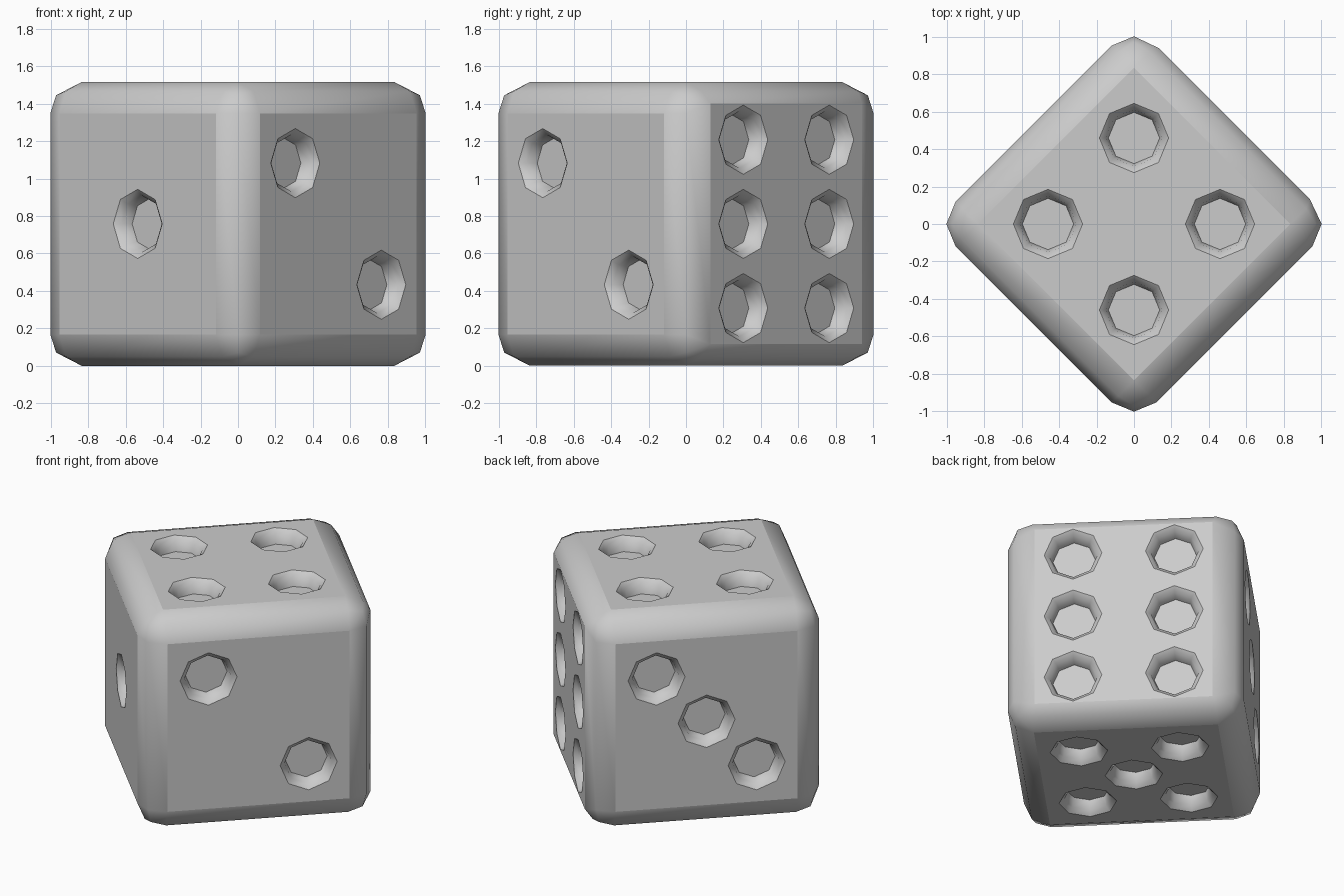
import bpy
import bmesh
from math import sin, cos, pi
from mathutils import Vector, Matrix

cube = bpy.data.objects.get("Cube")
if cube:
    bpy.data.objects.remove(cube, do_unlink=True)

HALF = 0.758      # half the edge length
ROUND = 0.167     # edge rounding
D = 0.325         # pip spacing from the face centre
ROW = 0.45        # row spacing on the six face
PIP_PROFILE = [(0.185, 0.0), (0.152, 0.03), (0.137, 0.095)]  # radius, depth

X, Y, Z = Vector((1, 0, 0)), Vector((0, 1, 0)), Vector((0, 0, 1))
corners = [(u, v) for u in (-D, D) for v in (-D, D)]
diagonal = [(-D, D), (D, -D)]
layout = [
    (-X, [(0, 0)]),
    (-Y, diagonal),
    (Y, diagonal + [(0, 0)]),
    (Z, corners),
    (-Z, corners + [(0, 0)]),
    (X, [(u, v) for u in (-D, D) for v in (-ROW, 0, ROW)]),
]


def octagon(bm, centre, u, v, radius):
    """Eight vertices around a centre, in the plane of u and v."""
    return [bm.verts.new(centre + radius * (cos(i * pi / 4) * u + sin(i * pi / 4) * v))
            for i in range(8)]


def loop_pairs(ring):
    return zip(ring, ring[1:] + ring[:1])


# Rounded cube
bm = bmesh.new()
bmesh.ops.create_cube(bm, size=2 * HALF)
bmesh.ops.bevel(bm, geom=bm.edges[:], offset=ROUND, offset_type='OFFSET',
                segments=2, profile=0.5, affect='EDGES')
bm.normal_update()
for f in bm.faces:
    f.smooth = True

# Each side: a flat panel with pips sunk into it
for normal, pips in layout:
    panel = next(f for f in bm.faces
                 if f.calc_area() > 1 and f.normal.dot(normal) > 0.99)
    if normal == X:  # the six face is taller and narrower to hold its rows
        for vert in panel.verts:
            vert.co.y *= 0.967
            vert.co.z *= 1.088
    border = panel.edges[:]
    bmesh.ops.delete(bm, geom=[panel], context='FACES_ONLY')

    u = X if normal.z else Z.cross(normal)
    v = normal.cross(u)
    centres = [normal * HALF + a * u + b * v for a, b in pips]
    rims = [octagon(bm, c, u, v, PIP_PROFILE[0][0]) for c in centres]
    for rim in rims:
        border += [bm.edges.new(pair) for pair in loop_pairs(rim)]
    filled = bmesh.ops.triangle_fill(bm, edges=border, use_beauty=True, normal=normal)
    for f in filled["geom"]:
        if isinstance(f, bmesh.types.BMFace):
            f.smooth = False

    for centre, ring in zip(centres, rims):
        for radius, depth in PIP_PROFILE[1:]:
            inner = octagon(bm, centre - normal * depth, u, v, radius)
            for (a, b), (c, d) in zip(loop_pairs(ring), loop_pairs(inner)):
                bm.faces.new((a, b, d, c)).smooth = True
            ring = inner
        bm.faces.new(ring).smooth = False

bmesh.ops.recalc_face_normals(bm, faces=bm.faces[:])

# Crisp borders around every flat panel and pip floor
for e in bm.edges:
    e.smooth = all(f.smooth for f in e.link_faces)

# Stand it on the ground with one edge to the front
bm.transform(Matrix.Translation((0, 0, HALF)) @ Matrix.Rotation(pi / 4, 4, 'Z'))

mesh = bpy.data.meshes.new("die_body")
bm.to_mesh(mesh)
bm.free()
die = bpy.data.objects.new("die_body", mesh)
bpy.context.collection.objects.link(die)

# One plain grey
grey = bpy.data.materials.new("light_grey")
grey.use_nodes = True
colour = (0.6, 0.6, 0.6, 1)
grey.diffuse_color = colour
grey.node_tree.nodes["Principled BSDF"].inputs["Base Color"].default_value = colour
mesh.materials.append(grey)
